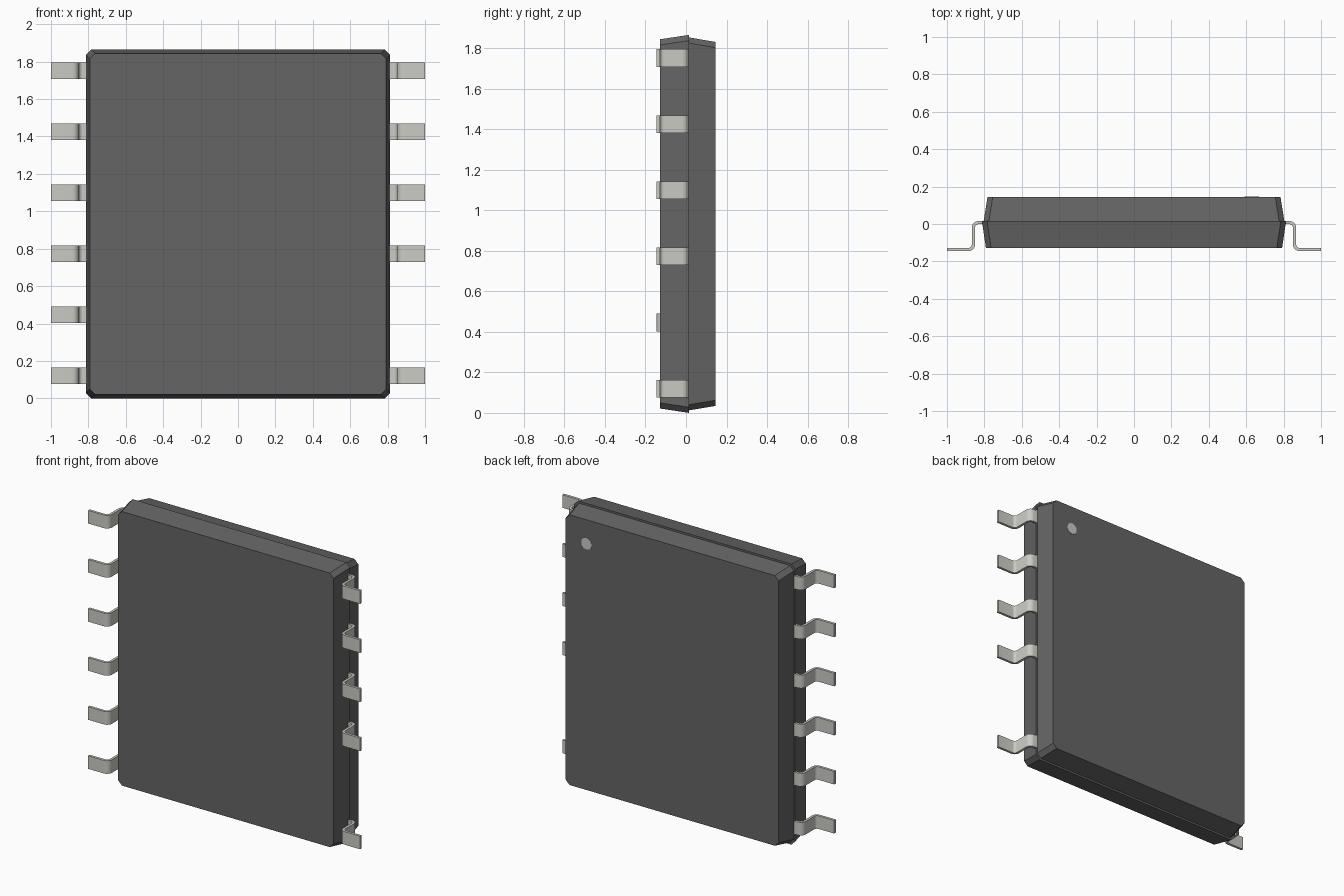
import bpy, bmesh
from math import pi, sin, cos

if "Cube" in bpy.data.objects:
    bpy.data.objects.remove(bpy.data.objects["Cube"])

ZC = 0.9325  # body mid height


def material(name, rgb):
    m = bpy.data.materials.new(name)
    m.diffuse_color = (*rgb, 1)
    m.use_nodes = True
    m.node_tree.nodes["Principled BSDF"].inputs["Base Color"].default_value = m.diffuse_color
    return m


DARK = material("dark_plastic", (0.13, 0.13, 0.13))
METAL = material("metal", (0.6, 0.6, 0.56))


def finish(bm, name, mat):
    bmesh.ops.recalc_face_normals(bm, faces=bm.faces)
    me = bpy.data.meshes.new(name)
    bm.to_mesh(me)
    bm.free()
    me.materials.append(mat)
    ob = bpy.data.objects.new(name, me)
    bpy.context.collection.objects.link(ob)
    return ob


def loft(name, rings, mat, closed_ends=True):
    bm = bmesh.new()
    loops = [[bm.verts.new(p) for p in r] for r in rings]
    n = len(loops[0])
    for a, b in zip(loops, loops[1:]):
        for i in range(n):
            j = (i + 1) % n
            bm.faces.new((a[i], a[j], b[j], b[i]))
    bm.faces.new(loops[0])
    bm.faces.new(loops[-1][::-1])
    return finish(bm, name, mat)


def octagon(y, hx, hz, c=0.028):
    q = [(hx - c, hz), (hx, hz - c)]
    pts = q + [(x, -z) for x, z in q[::-1]]
    pts += [(-x, -z) for x, z in q] + [(-x, z) for x, z in q[::-1]]
    return [(x, y, ZC + z) for x, z in pts]


# moulded body: two tapered halves with a small step at the seam
loft("body", [octagon(-0.128, 0.792, 0.911), octagon(0.015, 0.813, 0.9325),
              octagon(0.015, 0.804, 0.920), octagon(0.145, 0.783, 0.898)], DARK)

# pin one marker on the back face
loft("pin_one_marker", [[(0.63 + 0.038 * cos(a), y, 1.672 + 0.038 * sin(a))
                         for a in (2 * pi * i / 32 for i in range(32))]
                        for y in (0.13, 0.1465)], METAL)

# gull-wing lead outline in (x, y): outer side out, inner side back
T, R, XO, YT, YB = 0.017, 0.036, 0.867, 0.016, -0.1455


def arc(cx, cy, r, a0, a1, n=6):
    return [(cx + r * cos(a0 + (a1 - a0) * i / n), cy + r * sin(a0 + (a1 - a0) * i / n))
            for i in range(n + 1)]


c1 = (XO - R, YT - R)          # shoulder bend centre
c2 = (XO - T + R, YB + R)      # foot bend centre
outline = ([(0.77, YT)] + arc(*c1, R, pi / 2, 0) + arc(*c2, R - T, pi, 1.5 * pi)
           + [(1, YB + T), (1, YB)] + arc(*c2, R, 1.5 * pi, pi)
           + arc(*c1, R - T, 0, pi / 2) + [(0.77, YT - T)])

# rows of leads; the right row has one gap
for side, label in ((-1, "left"), (1, "right")):
    for i in range(6):
        if side == 1 and i == 1:
            continue
        z = 0.12 + 0.3262 * i
        lead = loft(f"{label}_lead_{i + 1}",
                    [[(side * x, y, z + dz) for x, y in outline] for dz in (-0.0435, 0.0435)],
                    METAL)
        bpy.ops.object.select_all(action='DESELECT')
        lead.select_set(True)
        bpy.context.view_layer.objects.active = lead
        bpy.ops.object.shade_smooth_by_angle()
